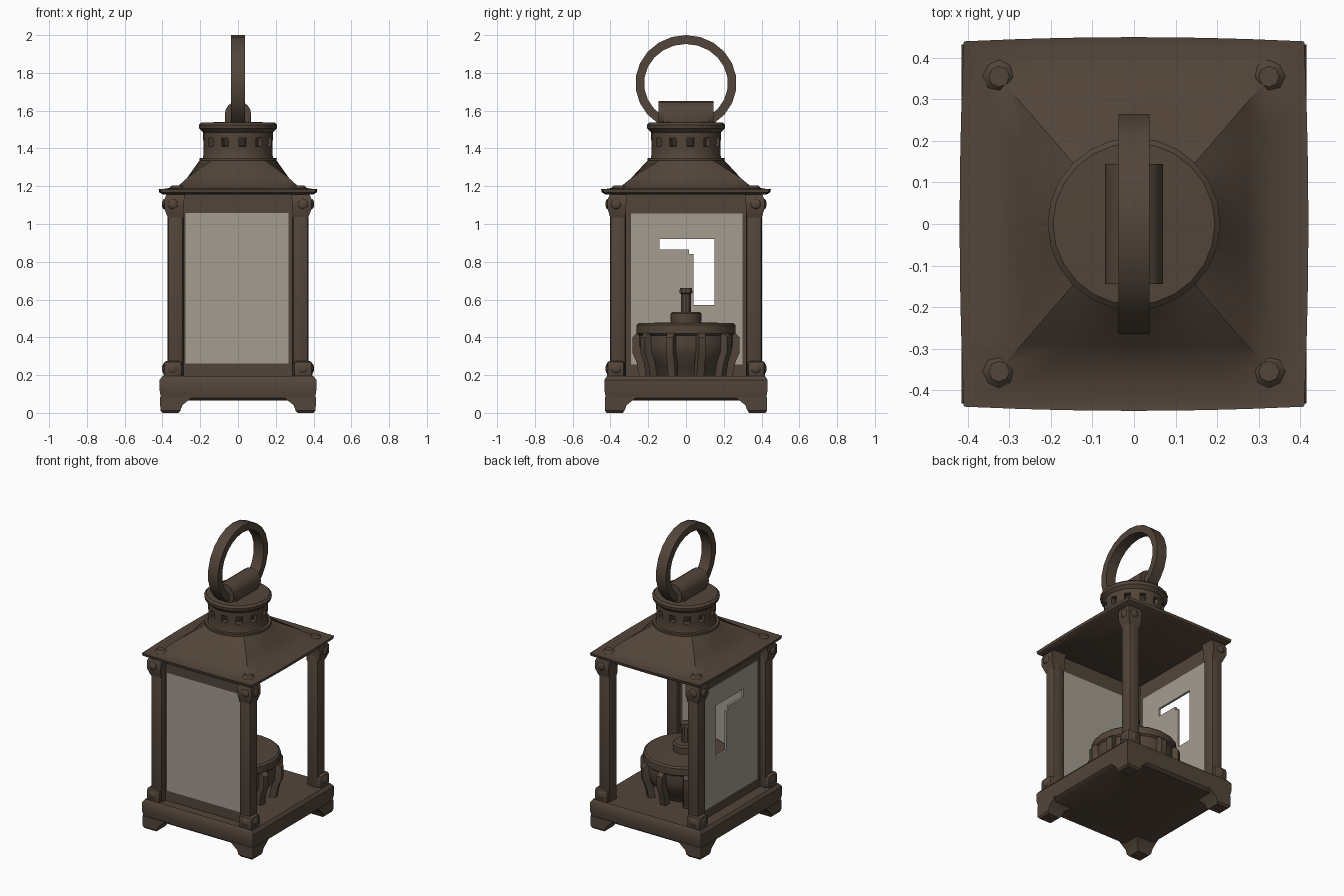
import bpy, bmesh, math
from mathutils import Vector, Matrix

if "Cube" in bpy.data.objects:
    bpy.data.objects.remove(bpy.data.objects["Cube"])


def material(name, rgb):
    m = bpy.data.materials.new(name)
    m.diffuse_color = (*rgb, 1)
    m.use_nodes = True
    m.node_tree.nodes["Principled BSDF"].inputs["Base Color"].default_value = m.diffuse_color
    return m


BROWN = material("aged_brown_metal", (0.086, 0.060, 0.042))
DARK = material("dark_vent_brown", (0.035, 0.025, 0.018))
GLASS = material("dusty_glass", (0.37, 0.335, 0.28))


def finish(name, bm, mats=(BROWN,)):
    bmesh.ops.recalc_face_normals(bm, faces=bm.faces)
    me = bpy.data.meshes.new(name)
    bm.to_mesh(me)
    bm.free()
    for m in mats:
        me.materials.append(m)
    ob = bpy.data.objects.new(name, me)
    bpy.context.collection.objects.link(ob)
    return ob


def box(name, center, size, bevel=0.012):
    bm = bmesh.new()
    bmesh.ops.create_cube(bm, size=1, matrix=Matrix.Translation(center) @ Matrix.Diagonal((*size, 1)))
    bmesh.ops.bevel(bm, geom=bm.edges[:], offset=bevel, segments=2, profile=0.5, affect='EDGES')
    return finish(name, bm)


def loft_bm(rings):
    bm = bmesh.new()
    vs = [[bm.verts.new(p) for p in r] for r in rings]
    n = len(vs[0])
    for a, b in zip(vs, vs[1:]):
        for i in range(n):
            j = (i + 1) % n
            bm.faces.new((a[i], a[j], b[j], b[i]))
    bm.faces.new(vs[0][::-1])
    bm.faces.new(vs[-1])
    bmesh.ops.recalc_face_normals(bm, faces=bm.faces)
    return bm


def circle(r, z, n=24):
    return [(r * math.cos(2 * math.pi * i / n), r * math.sin(2 * math.pi * i / n), z) for i in range(n)]


def lathe(name, profile, n=24):
    return finish(name, loft_bm([circle(r, z, n) for r, z in profile]))


def bulged_rect(hx, hy, z, bulge=0.01, n=32):
    pts = []
    for i in range(n):
        c, s = math.cos(2 * math.pi * i / n), math.sin(2 * math.pi * i / n)
        m = max(abs(c), abs(s))
        u, v = c / m, s / m
        pts.append((u * (hx + bulge * (1 - v * v)), v * (hy + bulge * (1 - u * u)), z))
    return pts


def rect(x0, x1, y0, y1, z):
    return [(x0, y0, z), (x1, y0, z), (x1, y1, z), (x0, y1, z)]


# Base slab
finish("base", loft_bm([bulged_rect(0.385, 0.405, 0.065, 0), bulged_rect(0.408, 0.425, 0.08, 0),
                        bulged_rect(0.415, 0.432, 0.12, 0), bulged_rect(0.415, 0.432, 0.175, 0),
                        bulged_rect(0.40, 0.418, 0.195, 0)]))

# Feet, posts, corner blocks, rivets and post caps at each corner
for sx, sn in ((-1, "left"), (1, "right")):
    for sy, yn in ((-1, "front"), (1, "back")):
        tag = f"{yn}_{sn}"
        f = loft_bm([rect(0.315, 0.40, 0.335, 0.42, 0), rect(0.305, 0.41, 0.325, 0.43, 0.012),
                     rect(0.295, 0.412, 0.315, 0.43, 0.04), rect(0.24, 0.412, 0.26, 0.43, 0.085)])
        bmesh.ops.scale(f, vec=(sx, sy, 1), verts=f.verts)
        finish("foot_" + tag, f)
        box("post_" + tag, (sx * 0.33, sy * 0.36, 0.68), (0.084, 0.084, 1.0), 0.016)
        box("lower_block_" + tag, (sx * 0.345, sy * 0.372, 0.23), (0.10, 0.095, 0.09), 0.018)
        f = loft_bm([rect(0.29, 0.37, 0.32, 0.40, 1.03), rect(0.288, 0.39, 0.318, 0.415, 1.08),
                     rect(0.285, 0.39, 0.315, 0.415, 1.13), rect(0.28, 0.375, 0.31, 0.40, 1.165)])
        bmesh.ops.scale(f, vec=(sx, sy, 1), verts=f.verts)
        finish("upper_bracket_" + tag, f)
        r = bmesh.new()
        for z in (0.235, 1.105):
            for p, s in (((0.392, 0.37, z), (0.4, 1, 1)), ((0.345, 0.416, z), (1, 0.4, 1))):
                bmesh.ops.create_icosphere(r, subdivisions=2, radius=0.027, matrix=Matrix.Translation(
                    (sx * p[0], sy * p[1], z)) @ Matrix.Diagonal((*s, 1)))
        finish("rivets_" + tag, r)
        c = loft_bm([circle(0.04, 1.16, 8), circle(0.04, 1.19, 8), circle(0.025, 1.205, 8)])
        bmesh.ops.translate(c, vec=(sx * 0.325, sy * 0.355, 0), verts=c.verts)
        finish("post_cap_" + tag, c)


# Glazed panels with metal borders; the left one has an angled gap
def panel(name, us, zs, to_xyz, hole):
    bm = bmesh.new()
    grid = [[bm.verts.new(to_xyz(u, z)) for z in zs] for u in us]
    for i in range(len(us) - 1):
        for j in range(len(zs) - 1):
            if hole((us[i] + us[i + 1]) / 2, (zs[j] + zs[j + 1]) / 2):
                continue
            f = bm.faces.new((grid[i][j], grid[i + 1][j], grid[i + 1][j + 1], grid[i][j + 1]))
            border = i in (0, len(us) - 2) or j in (0, len(zs) - 2)
            f.material_index = 0 if border else 1
    bmesh.ops.recalc_face_normals(bm, faces=bm.faces)
    bmesh.ops.solidify(bm, geom=bm.faces[:], thickness=0.014)
    return finish(name, bm, (BROWN, GLASS))


def gap(u, z):
    return (0.04 < u < 0.15 and 0.57 < z < 0.92) or (-0.14 < u < 0.04 and 0.865 < z < 0.92) \
        or (0.015 < u < 0.04 and 0.84 < z < 0.92)


panel("front_glass", [-0.31, -0.277, 0.268, 0.31], [0.18, 0.262, 1.058, 1.165],
      lambda u, z: (u, -0.36, z), lambda u, z: False)
panel("left_glass", [-0.34, -0.29, -0.14, 0.015, 0.04, 0.15, 0.30, 0.34],
      [0.18, 0.255, 0.57, 0.84, 0.865, 0.92, 1.055, 1.165],
      lambda u, z: (-0.33, u, z), gap)

# Oil burner: bowl, neck and wick tube
lathe("burner_bowl", [(0.16, 0.19), (0.19, 0.25), (0.235, 0.30), (0.25, 0.36), (0.25, 0.41),
                      (0.262, 0.42), (0.262, 0.465), (0.25, 0.475), (0.07, 0.48)], 20)
lathe("burner_neck", [(0.08, 0.47), (0.083, 0.525), (0.072, 0.535)], 16)
lathe("wick_tube", [(0.028, 0.53), (0.028, 0.63), (0.036, 0.635), (0.034, 0.66)], 10)

# Small supports around the bowl
legs = bmesh.new()
for k in range(10):
    rot = Matrix.Rotation(math.radians(18 + 36 * k), 4, 'Z')
    path = [(0.245, 0.425), (0.272, 0.40), (0.272, 0.32), (0.25, 0.27), (0.235, 0.19)]
    prev = None
    for r, z in path:
        cur = [legs.verts.new(rot @ Vector((r + a, b, z)))
               for a, b in ((-0.03, -0.024), (0.012, -0.02), (0.012, 0.02), (-0.03, 0.024))]
        if prev:
            for i in range(4):
                legs.faces.new((prev[i], prev[(i + 1) % 4], cur[(i + 1) % 4], cur[i]))
        else:
            legs.faces.new(cur)
        prev = cur
    legs.faces.new(prev[::-1])
finish("burner_supports", legs)

# Roof: flared eave blending from a bulged square into a round collar
finish("roof", loft_bm([bulged_rect(0.385, 0.415, 1.155), bulged_rect(0.407, 0.436, 1.168),
                        bulged_rect(0.41, 0.44, 1.186), bulged_rect(0.395, 0.425, 1.184),
                        bulged_rect(0.32, 0.345, 1.198, 0), bulged_rect(0.27, 0.29, 1.243, 0),
                        circle(0.205, 1.335, 32), circle(0.205, 1.35, 32)]))

# Vented collar with recessed openings
bm = loft_bm([circle(r, z) for r, z in ((0.19, 1.34), (0.182, 1.365), (0.182, 1.405),
                                        (0.185, 1.46), (0.185, 1.51))])
vents = []
for f in bm.faces:
    c = f.calc_center_median()
    if 1.41 < c.z < 1.45 and abs(f.normal.z) < 0.5:
        if int(math.degrees(math.atan2(c.y, c.x)) % 360 // 15) % 2 == 0:
            vents.append(f)
bmesh.ops.inset_individual(bm, faces=vents, thickness=0.006, depth=0)
bmesh.ops.inset_individual(bm, faces=vents, thickness=0.002, depth=-0.03)
for f in vents:
    f.material_index = 1
finish("vent_collar", bm, (BROWN, DARK))
lathe("collar_flange", [(0.185, 1.485), (0.205, 1.505), (0.208, 1.525), (0.195, 1.537), (0.08, 1.54)])

# Handle mount: saddle and horizontal barrel
box("handle_saddle", (0, 0, 1.555), (0.14, 0.24, 0.07), 0.006)
bm = loft_bm([circle(0.07, -0.145, 16), circle(0.07, 0.145, 16)])
bmesh.ops.rotate(bm, verts=bm.verts, cent=(0, 0, 0), matrix=Matrix.Rotation(math.pi / 2, 3, 'X'))
bmesh.ops.translate(bm, verts=bm.verts, vec=(0, 0, 1.58))
finish("handle_barrel", bm)

# Ring handle: flat strap swept along an arc into the barrel
rings = []
for i in range(19):
    t = math.radians(-57 + 294 * i / 18)
    rings.append([(x, ry * math.cos(t), 1.745 + rz * math.sin(t))
                  for x, ry, rz in ((-0.037, 0.222, 0.208), (0.037, 0.222, 0.208),
                                    (0.037, 0.268, 0.255), (-0.037, 0.268, 0.255))])
finish("ring_handle", loft_bm(rings))

# Soft shading with kept creases
for ob in bpy.data.objects:
    ob.select_set(True)
bpy.context.view_layer.objects.active = bpy.data.objects["base"]
bpy.ops.object.shade_smooth_by_angle(angle=math.radians(35))
